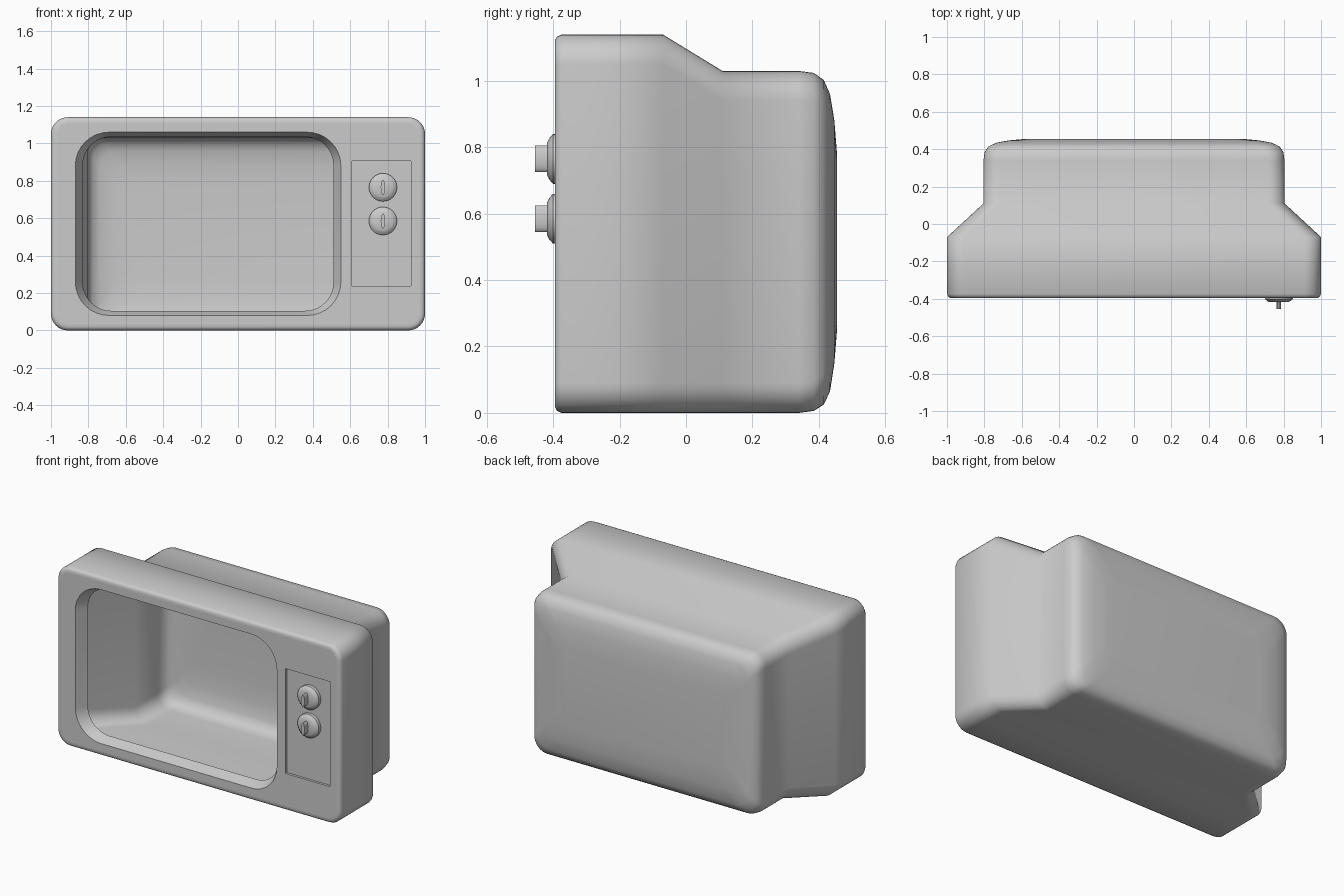
import bpy, bmesh
from math import sin, cos, pi, radians

if "Cube" in bpy.data.objects:
    bpy.data.objects.remove(bpy.data.objects["Cube"])

FRONT = -0.395


def ring(bm, y, x0, x1, z0, z1, r, n=8):
    """Rounded rectangle of vertices at depth y."""
    vs = []
    for cx, cz, a0 in ((x1 - r, z1 - r, 0), (x0 + r, z1 - r, 1), (x0 + r, z0 + r, 2), (x1 - r, z0 + r, 3)):
        for i in range(n + 1):
            a = (a0 + i / n) * pi / 2
            vs.append(bm.verts.new((cx + r * cos(a), y, cz + r * sin(a))))
    return vs


def loft(bm, rings):
    for a, b in zip(rings, rings[1:]):
        for i in range(len(a)):
            j = (i + 1) % len(a)
            bm.faces.new((a[i], a[j], b[j], b[i]))


def loop_edges(bm, vs):
    return [bm.edges.get((vs[i - 1], vs[i])) for i in range(len(vs))]


def finish(bm, name, angle):
    bmesh.ops.recalc_face_normals(bm, faces=bm.faces[:])
    me = bpy.data.meshes.new(name)
    bm.to_mesh(me)
    bm.free()
    ob = bpy.data.objects.new(name, me)
    bpy.context.collection.objects.link(ob)
    bpy.ops.object.select_all(action='DESELECT')
    ob.select_set(True)
    bpy.context.view_layer.objects.active = ob
    bpy.ops.object.shade_smooth_by_angle(angle=radians(angle))
    return ob


# Hollow housing: front slab, taper, rounded back box (y, half width, z0, z1, radius)
bm = bmesh.new()
profile = [
    (FRONT, 0.965, 0.035, 1.105, 0.06),
    (FRONT, 0.982, 0.018, 1.122, 0.075),
    (-0.389, 0.993, 0.007, 1.133, 0.085),
    (-0.375, 1.0, 0.0, 1.14, 0.09),
    (-0.22, 1.0, 0.0, 1.14, 0.09),
    (-0.07, 1.0, 0.0, 1.14, 0.09),
    (0.11, 0.805, 0.0, 1.03, 0.09),
    (0.34, 0.805, 0.0, 1.03, 0.09),
    (0.385, 0.798, 0.006, 1.024, 0.09),
    (0.415, 0.778, 0.025, 1.003, 0.09),
    (0.434, 0.738, 0.065, 0.96, 0.09),
    (0.447, 0.67, 0.15, 0.88, 0.09),
    (0.455, 0.58, 0.25, 0.78, 0.09),
]
shell = [ring(bm, y, -w, w, z0, z1, r) for y, w, z0, z1, r in profile]
loft(bm, shell)
bm.faces.new(shell[-1])

# Screen opening with an inward sloping lip
lip = [ring(bm, FRONT, -0.87, 0.55, 0.08, 1.06, 0.18),
       ring(bm, -0.325, -0.83, 0.51, 0.105, 1.035, 0.15)]
loft(bm, lip)

# Shallow recessed control panel
panel = [[bm.verts.new((x, y, z)) for x, z in ((0.61, 0.237), (0.925, 0.237), (0.925, 0.905), (0.61, 0.905))]
         for y in (FRONT, FRONT + 0.015)]
loft(bm, panel)
bm.faces.new(panel[1])

# Front face around both openings
edges = sum((loop_edges(bm, r) for r in (shell[0], lip[0], panel[0])), [])
bmesh.ops.triangle_fill(bm, use_beauty=True, use_dissolve=False, edges=edges, normal=(0, -1, 0))
finish(bm, "television_housing", 58)

# Two dials, each a flared disc with a lens-shaped grip
N = 32
for cz, place in ((0.765, "upper"), (0.585, "lower")):
    bm = bmesh.new()
    discs = [[bm.verts.new((0.775 + r * cos(2 * pi * i / N), y, cz + r * sin(2 * pi * i / N))) for i in range(N)]
             for y, r in ((FRONT + 0.015, 0.075), (-0.401, 0.075), (-0.412, 0.062), (-0.418, 0.05))]
    loft(bm, discs)
    bm.faces.new(discs[0])
    bm.faces.new(discs[-1])
    finish(bm, place + "_dial", 40)

    bm = bmesh.new()
    grip = []
    for y in (-0.41, -0.455):
        half = [(0.012 * sin(pi * i / 8), -0.04 * cos(pi * i / 8)) for i in range(8)]
        pts = half + [(-x, -z) for x, z in half]
        grip.append([bm.verts.new((0.775 + x, y, cz + z)) for x, z in pts])
    loft(bm, grip)
    bm.faces.new(grip[0])
    bm.faces.new(grip[1])
    finish(bm, place + "_dial_grip", 40)
